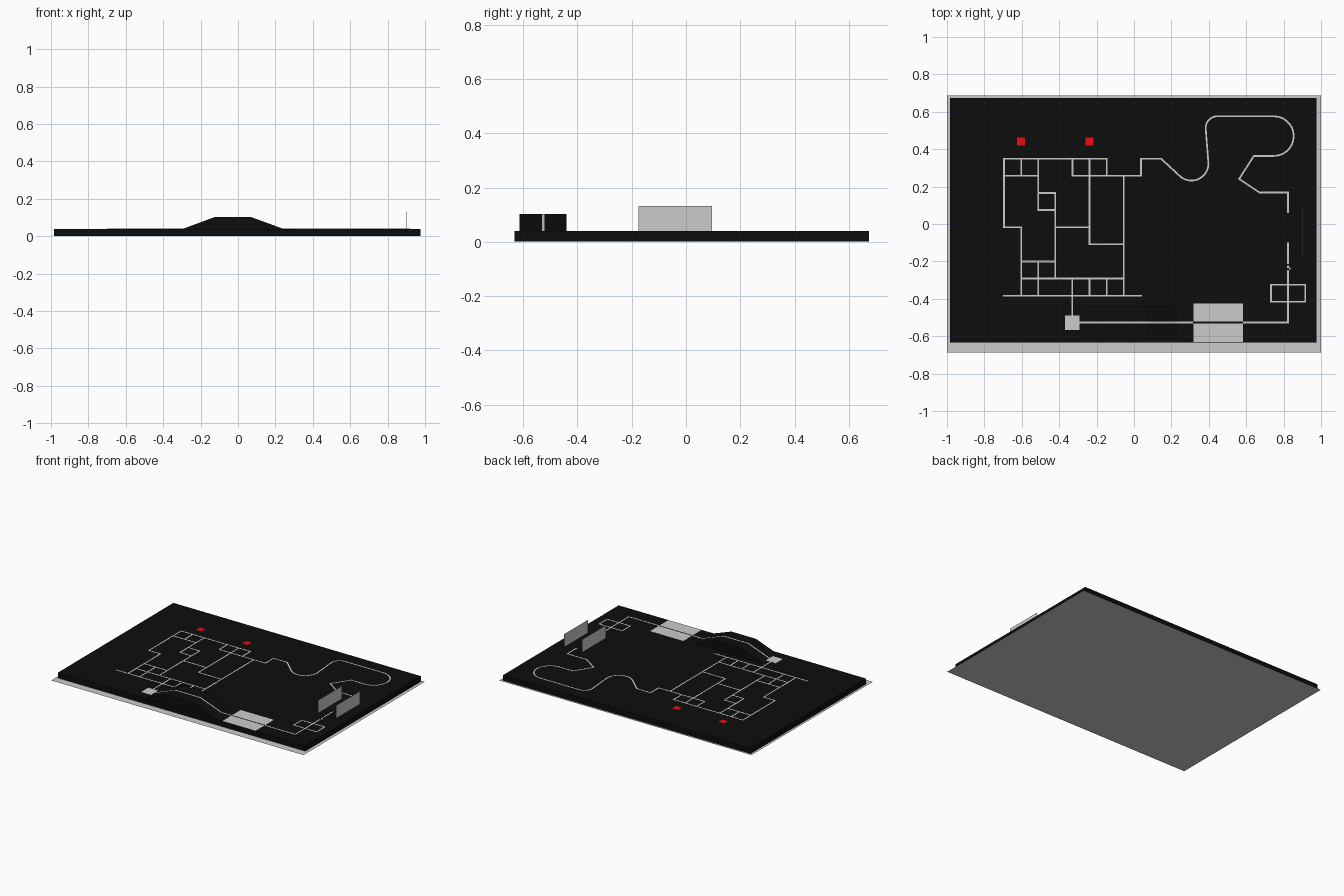
import bpy, bmesh
from math import cos, sin, radians
from mathutils import Vector

if "Cube" in bpy.data.objects:
    bpy.data.objects.remove(bpy.data.objects["Cube"])

TOP = 0.04        # height of the board surface
LIFT = 0.0005     # tape thickness
LINE = 0.0092     # tape width


def material(name, rgb):
    m = bpy.data.materials.new(name)
    m.diffuse_color = (*rgb, 1)
    m.use_nodes = True
    m.node_tree.nodes["Principled BSDF"].inputs["Base Color"].default_value = m.diffuse_color
    return m


BLACK = material("matte_black", (0.004, 0.004, 0.004))
RED = material("red", (0.9, 0.003, 0.004))


def finish(name, bm, mat=None):
    bmesh.ops.recalc_face_normals(bm, faces=bm.faces)
    me = bpy.data.meshes.new(name)
    bm.to_mesh(me)
    bm.free()
    ob = bpy.data.objects.new(name, me)
    bpy.context.collection.objects.link(ob)
    if mat:
        me.materials.append(mat)
    return ob


def box(name, x0, x1, y0, y1, z0, z1, mat=None):
    bm = bmesh.new()
    bmesh.ops.create_cube(bm, size=1)
    for v in bm.verts:
        v.co = ((x0 + x1) / 2 + v.co.x * (x1 - x0),
                (y0 + y1) / 2 + v.co.y * (y1 - y0),
                (z0 + z1) / 2 + v.co.z * (z1 - z0))
    return finish(name, bm, mat)


def add_tape(bm, pts, closed=False):
    """Flat ribbon with mitred corners along a path."""
    pts = [Vector((*p, TOP) if len(p) == 2 else p) for p in pts]
    n = len(pts)
    rows = []
    for i, p in enumerate(pts):
        prev = pts[i - 1] if i or closed else None
        nxt = pts[(i + 1) % n] if i < n - 1 or closed else None
        dirs = [(b - a).to_2d().normalized() for a, b in ((prev, p), (p, nxt))
                if a is not None and b is not None]
        norms = [Vector((-d.y, d.x)) for d in dirs]
        m = sum(norms, Vector((0, 0))).normalized()
        off = m * (LINE / 2 / m.dot(norms[0]))
        rows.append([bm.verts.new((p.x + s * off.x, p.y + s * off.y, p.z + h))
                     for s, h in ((1, 0), (1, LIFT), (-1, LIFT), (-1, 0))])
    for i in range(n if closed else n - 1):
        a, b = rows[i], rows[(i + 1) % n]
        for k in range(4):
            bm.faces.new((a[k], a[(k + 1) % 4], b[(k + 1) % 4], b[k]))
    if not closed:
        bm.faces.new(rows[0])
        bm.faces.new(rows[-1])


def tape(name, *paths, closed=False):
    bm = bmesh.new()
    for p in paths:
        add_tape(bm, p, closed)
    return finish(name, bm)


def arc(cx, cy, r, a0, a1, n=14):
    return [(cx + r * cos(radians(a0 + (a1 - a0) * i / n)),
             cy + r * sin(radians(a0 + (a1 - a0) * i / n))) for i in range(n + 1)]


# backing sheet and raised board
bm = bmesh.new()
bm.faces.new([bm.verts.new(c) for c in
              ((-1, -0.687, 0), (1, -0.687, 0), (1, 0.687, 0), (-1, 0.687, 0))])
finish("backing_sheet", bm)
box("board", -0.984, 0.977, -0.633, 0.674, 0.001, TOP, BLACK)

# ramp: side profile extruded across its width
RY = -0.528
profile = ((-0.293, TOP), (-0.125, 0.102), (0.07, 0.102), (0.24, TOP))
bm = bmesh.new()
f = bm.faces.new([bm.verts.new((x, RY - 0.086, z)) for x, z in profile])
ext = bmesh.ops.extrude_face_region(bm, geom=[f])
bmesh.ops.translate(bm, vec=(0, 0.174, 0),
                    verts=[v for v in ext["geom"] if isinstance(v, bmesh.types.BMVert)])
finish("ramp", bm, BLACK)

# maze on a regular grid: (column, row) to (column, row)
GX, GY, STEP = -0.695, 0.349, 0.0915
maze = """00-60 00-04 04-14 14-18 10-11 01-21 20-23 22-32 23-33 32-37 16-36 26-28
17-77 08-88 40-41 41-81 50-55 55-75 34-54 60-61 71-78 57-58 67-68 81-80"""
paths = []
for seg in maze.split():
    a, b = [Vector((GX + STEP * int(s[0]), GY - STEP * int(s[1]))) for s in seg.split("-")]
    d = (b - a).normalized() * LINE / 2
    paths.append([tuple(a - d), tuple(b + d)])
paths.append([(-0.33, -0.288), (-0.33, -0.49)])
tape("maze_lines", *paths)

# winding track from the maze to the tunnel
PX = 0.823
winding = ([(0.037, 0.349), (0.145, 0.349)]
           + arc(0.307, 0.323, 0.091, 225, 360)
           + arc(0.446, 0.513, 0.063, 180, 90, 8)
           + arc(0.748, 0.470, 0.106, 90, -90)
           + [(0.641, 0.364), (0.562, 0.241), (0.67, 0.169), (PX, 0.169), (PX, 0.06)])
tape("winding_line", winding)

# broken line, box junction and return track over the ramp
tape("broken_line", [(PX, -0.1), (PX, -0.214)])
for x, y in ((0.833, -0.238), (0.823, -0.229)):
    box("line_fragment", x - 0.005, x + 0.005, y - 0.006, y + 0.006, TOP, TOP + LIFT)
tape("box_junction", [(0.733, -0.325), (0.915, -0.325), (0.915, -0.416), (0.733, -0.416)],
     closed=True)
tape("return_line", [(PX, -0.245), (PX, -0.527), (0.583, -0.527)],
     [(0.316, -0.527)] + [(x, -0.527, z) for x, z in reversed(profile)] + [(-0.3, -0.527)])

# light patch with the track left dark across it
box("light_patch_back", 0.318, 0.582, -0.522, -0.424, TOP, TOP + LIFT)
box("light_patch_front", 0.318, 0.582, -0.632, -0.531, TOP, TOP + LIFT)

# start square and red markers
box("start_square", -0.37, -0.289, -0.568, -0.488, TOP, TOP + LIFT)
for x in (-0.604, -0.238):
    box("red_marker", x - 0.022, x + 0.022, 0.419, 0.463, TOP, TOP + LIFT, RED)

# tunnel side walls
for x in (0.757, 0.899):
    box("tunnel_wall", x - 0.0007, x + 0.0007, -0.175, 0.095, TOP, 0.132)
